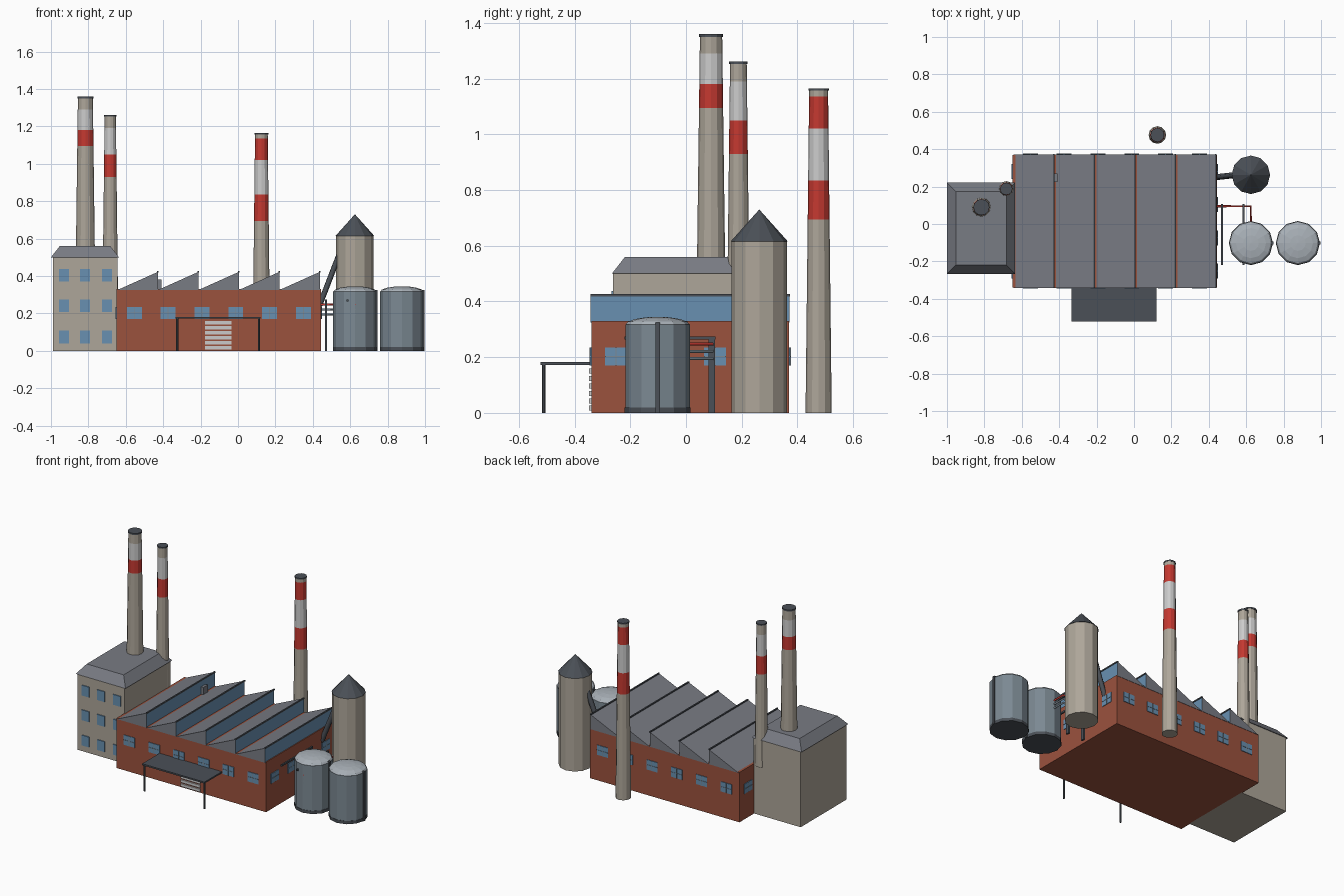
import bpy, bmesh, math
from mathutils import Vector

if "Cube" in bpy.data.objects:
    bpy.data.objects.remove(bpy.data.objects["Cube"])

def mat(name, *rgb):
    m = bpy.data.materials.new(name)
    m.diffuse_color = (*rgb, 1)
    m.use_nodes = True
    m.node_tree.nodes["Principled BSDF"].inputs["Base Color"].default_value = m.diffuse_color
    return m

BRICK = mat("brick", 0.33, 0.085, 0.048)
TAN = mat("concrete", 0.42, 0.38, 0.32)
ROOF = mat("roof_grey", 0.19, 0.20, 0.23)
DARK = mat("dark_metal", 0.07, 0.08, 0.095)
GLASS = mat("glass", 0.14, 0.28, 0.44)
RED = mat("red", 0.55, 0.04, 0.03)
WHITE = mat("white", 0.62, 0.62, 0.62)
TANK = mat("tank_metal", 0.20, 0.25, 0.29)
DOME = mat("dome_metal", 0.40, 0.44, 0.48)

def finish(name, bm, mats):
    bmesh.ops.recalc_face_normals(bm, faces=bm.faces)
    me = bpy.data.meshes.new(name)
    bm.to_mesh(me)
    bm.free()
    for m in mats:
        me.materials.append(m)
    ob = bpy.data.objects.new(name, me)
    bpy.context.collection.objects.link(ob)
    return ob

def boxes(name, m, *spans):
    """One object of boxes, each (x0, x1, y0, y1, z0, z1)."""
    bm = bmesh.new()
    for x0, x1, y0, y1, z0, z1 in spans:
        vs = bmesh.ops.create_cube(bm, size=1)["verts"]
        for v in vs:
            v.co = ((x0 + x1) / 2 + v.co.x * (x1 - x0),
                    (y0 + y1) / 2 + v.co.y * (y1 - y0),
                    (z0 + z1) / 2 + v.co.z * (z1 - z0))
    return finish(name, bm, [m])

def lathe(name, x, y, profile, mats, n=12):
    """Revolve (radius, z) points; mats gives one material per segment."""
    bm = bmesh.new()
    rings = []
    for r, z in profile:
        if r == 0:
            rings.append([bm.verts.new((x, y, z))] * n)
        else:
            rings.append([bm.verts.new((x + r * math.cos(2 * math.pi * i / n),
                                        y + r * math.sin(2 * math.pi * i / n), z)) for i in range(n)])
    slots = list(dict.fromkeys(mats))
    for a, b, m in zip(rings, rings[1:], mats):
        for i in range(n):
            j = (i + 1) % n
            f = bm.faces.new(dict.fromkeys((a[i], a[j], b[j], b[i])))
            f.material_index = slots.index(m)
    for ring, m in ((rings[0], mats[0]), (rings[-1], mats[-1])):
        if ring[0] is not ring[1]:
            bm.faces.new(ring).material_index = slots.index(m)
    return finish(name, bm, slots)

def pipe(name, m, r, points):
    cu = bpy.data.curves.new(name, 'CURVE')
    cu.dimensions = '3D'
    cu.bevel_depth, cu.bevel_resolution, cu.use_fill_caps = r, 1, True
    sp = cu.splines.new('POLY')
    sp.points.add(len(points) - 1)
    for p, co in zip(sp.points, points):
        p.co = (*co, 1)
    cu.materials.append(m)
    ob = bpy.data.objects.new(name, cu)
    bpy.context.collection.objects.link(ob)

# Main hall
X0, X1, Y0, Y1, H = -0.65, 0.443, -0.34, 0.37, 0.33
boxes("hall_walls", BRICK, (X0, X1, Y0, Y1, 0, H))

# Sawtooth roof: sloping back, glazed vertical face toward +x
P, R0, TOP = 0.2165, -0.645, 0.422
bm = bmesh.new()
for k in range(5):
    a, b = R0 + k * P, R0 + (k + 1) * P
    f, g = [[bm.verts.new(c) for c in ((a, y, H - 0.005), (b, y, H - 0.005), (b, y, TOP))]
            for y in (Y0 - 0.002, Y1 + 0.002)]
    bm.faces.new(f)
    bm.faces.new(g)
    for i in range(3):
        j = (i + 1) % 3
        bm.faces.new((f[i], f[j], g[j], g[i])).material_index = int(i == 1)
finish("sawtooth_roof", bm, [ROOF, GLASS])
boxes("ridge_caps", DARK, *[(R0 + k * P - 0.005, R0 + k * P + 0.004, Y0 - 0.003, Y1 + 0.003, TOP - 0.004, TOP + 0.004)
                            for k in range(1, 6)])
boxes("roof_vent", ROOF, (-0.427, -0.41, 0.225, 0.27, 0.32, 0.38))

# Hall windows with mullions
panes, bars = [], []
W, ZA, ZB, T, B = 0.04, 0.17, 0.235, 0.004, 0.002
ZM = (ZA + ZB) / 2
for i in range(6):
    c = X0 + 0.005 + 1.085 * (i + 0.5) / 6
    for y in (Y0, Y1):
        panes.append((c - W, c + W, y - T, y + T, ZA, ZB))
        bars.append((c - B, c + B, y - T - B, y + T + B, ZA, ZB))
        bars.append((c - W, c + W, y - T - B, y + T + B, ZM - 0.001, ZM + 0.001))
for i in range(4):
    c = Y0 + (Y1 - Y0) * (i + 0.5) / 4
    for x in (X0, X1):
        panes.append((x - T, x + T, c - W, c + W, ZA, ZB))
        bars.append((x - T - B, x + T + B, c - B, c + B, ZA, ZB))
        bars.append((x - T - B, x + T + B, c - W, c + W, ZM - 0.001, ZM + 0.001))
boxes("hall_windows", GLASS, *panes)
boxes("window_mullions", TANK, *bars)

# Loading door slats and canopy
boxes("door_slats", WHITE, *[(-0.177, -0.035, Y0 - 0.008, Y0 + 0.002, 0.008 + 0.0265 * i, 0.026 + 0.0265 * i)
                             for i in range(6)])
boxes("canopy", DARK, (-0.335, 0.12, -0.522, -0.335, 0.172, 0.182))
for n, x in (("left", -0.325), ("right", 0.112)):
    lathe("canopy_post_" + n, x, -0.51, [(0.006, 0), (0.006, 0.175)], [DARK], 8)

# Office block with hipped flat-topped roof
boxes("office_walls", TAN, (-0.99, -0.645, -0.262, 0.217, 0, 0.502))
bm = bmesh.new()
for v in bmesh.ops.create_cube(bm, size=1)["verts"]:
    sx, sy, up = 2 * v.co.x, 2 * v.co.y, v.co.z > 0
    v.co = (-0.818 + sx * (0.135 if up else 0.182), -0.022 + sy * (0.197 if up else 0.244), 0.56 if up else 0.5)
finish("office_roof", bm, [ROOF])
boxes("office_windows", GLASS, *[(x - 0.027, x + 0.027, -0.268, -0.258, z, z + 0.068)
                                 for x in (-0.93, -0.817, -0.70) for z in (0.04, 0.207, 0.37)])

# Striped chimneys: tapered shaft bands plus a dark cap
def chimney(name, x, y, z0, r0, r1, bands, top):
    zs = [z0] + [z for z, _ in bands]
    prof = [(r0 + (r1 - r0) * (z - z0) / (zs[-1] - z0), z) for z in zs]
    cap = r1 + 0.003
    lathe(name, x, y, prof + [(cap, zs[-1]), (cap, top)], [m for _, m in bands] + [DARK, DARK])

chimney("chimney_large", -0.816, 0.09, 0.5, 0.051, 0.040,
        [(1.095, TAN), (1.18, RED), (1.29, WHITE), (1.35, TAN)], 1.36)
chimney("chimney_side", -0.683, 0.188, 0.32, 0.041, 0.030,
        [(0.93, TAN), (1.05, RED), (1.19, WHITE), (1.253, TAN)], 1.262)
chimney("chimney_rear", 0.125, 0.476, 0, 0.047, 0.034,
        [(0.695, TAN), (0.835, RED), (1.02, WHITE), (1.135, RED), (1.157, TAN)], 1.165)

# Silo with conical roof and feed chute
lathe("silo", 0.625, 0.263, [(0.1, 0), (0.1, 0.617)], [TAN])
lathe("silo_cone", 0.625, 0.263, [(0.103, 0.615), (0, 0.73)], [DARK])
pipe("silo_chute", DARK, 0.016, [(0.435, 0.25, 0.24), (0.545, 0.262, 0.525)])

# Storage tanks with shallow domes, base ring and ladder strip
for n, x in (("inner", 0.625), ("outer", 0.876)):
    y = -0.102
    lathe("tank_" + n, x, y, [(0.116, 0.005), (0.116, 0.317)], [TANK])
    lathe("tank_base_" + n, x, y, [(0.118, 0), (0.118, 0.02)], [DARK])
    dome = [(0.116 * math.cos(t), 0.316 + 0.029 * math.sin(t)) for t in (0, 0.4, 0.8, 1.2)]
    lathe("tank_dome_" + n, x, y, dome + [(0, 0.345)], [DOME] * 4)
    boxes("tank_ladder_" + n, DARK, (x + 0.108, x + 0.122, y - 0.008, y + 0.008, 0, 0.325))

# Pipe rack between hall and inner tank
boxes("pipe_rack", DARK, *[s for x in (0.47, 0.585) for s in (
    (x - 0.006, x + 0.006, 0.08, 0.104, 0, 0.27),
    (x - 0.005, x + 0.005, -0.22, 0.106, 0.264, 0.275))])
for n, m, z in (("red", RED, 0.247), ("middle", TANK, 0.221), ("lower", TANK, 0.195)):
    pipe("pipe_" + n, m, 0.006, [(0.435, 0.095, z), (0.625, 0.095, z), (0.625, -0.217, z)])
